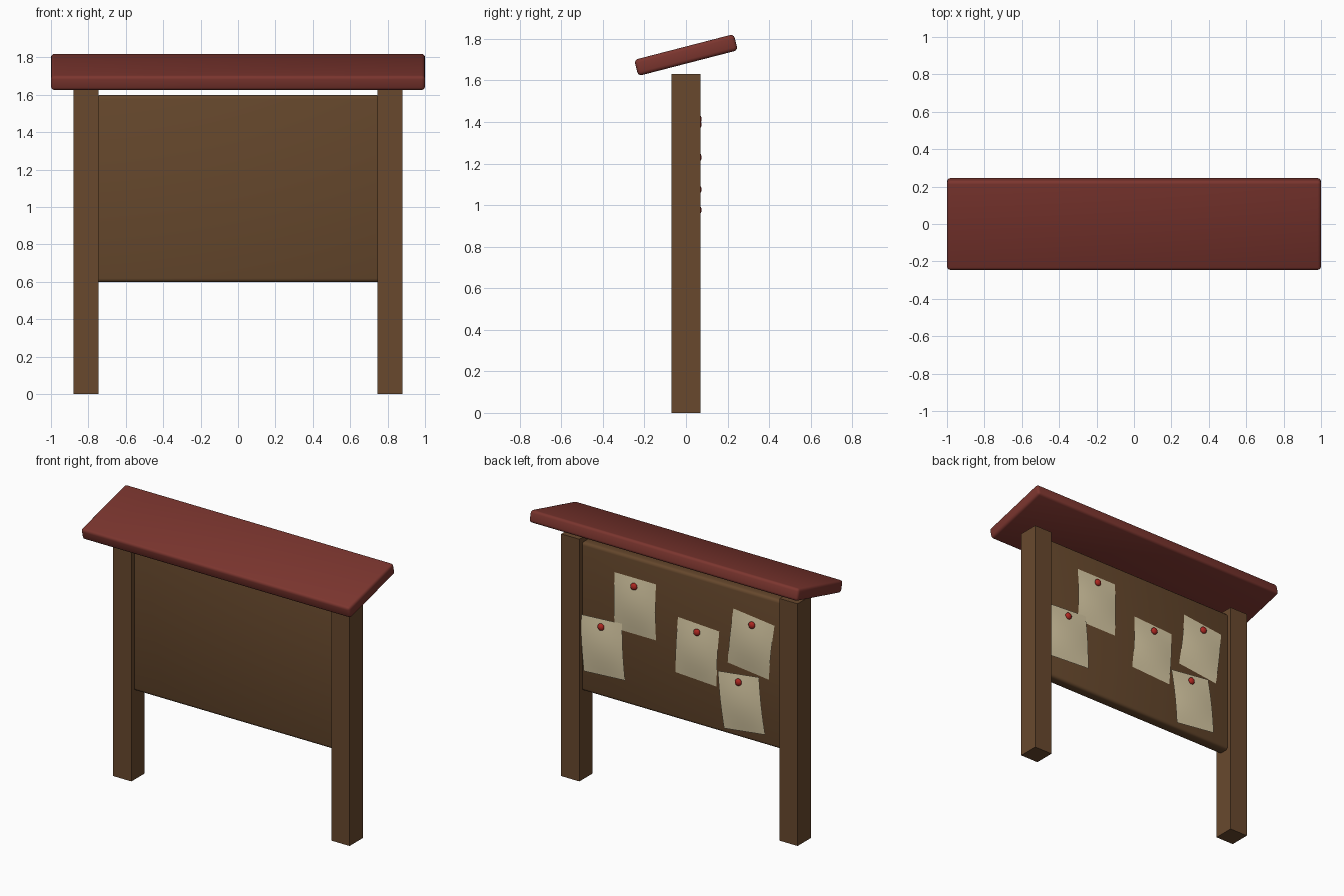
import bpy, bmesh, math
from mathutils import Matrix, Vector

if "Cube" in bpy.data.objects:
    bpy.data.objects.remove(bpy.data.objects["Cube"])


def material(name, rgb):
    m = bpy.data.materials.new(name)
    m.diffuse_color = (*rgb, 1)
    m.use_nodes = True
    m.node_tree.nodes["Principled BSDF"].inputs["Base Color"].default_value = m.diffuse_color
    return m


WOOD = material("post wood", (0.14, 0.066, 0.027))
BOARD = material("board wood", (0.13, 0.063, 0.025))
RED = material("roof red", (0.20, 0.036, 0.028))
PAPER = material("paper", (0.70, 0.60, 0.38))
PIN = material("pin red", (0.42, 0.02, 0.015))


def finish(name, bm, mat, smooth=False):
    me = bpy.data.meshes.new(name)
    bm.to_mesh(me)
    bm.free()
    for p in me.polygons:
        p.use_smooth = smooth
    me.materials.append(mat)
    ob = bpy.data.objects.new(name, me)
    bpy.context.collection.objects.link(ob)
    return ob


def box(name, size, loc, mat, bevel=0.0, tilt=0.0):
    bm = bmesh.new()
    bmesh.ops.create_cube(bm, size=1, matrix=Matrix.Diagonal((*size, 1)))
    ob = finish(name, bm, mat, bevel > 0)
    ob.location = loc
    ob.rotation_euler.x = tilt
    if bevel:
        b = ob.modifiers.new("rounded edges", "BEVEL")
        b.width, b.segments = bevel, 3
        b.harden_normals = False
    return ob


# Posts, board and sloped roof
for side, s in (("left", -1), ("right", 1)):
    box(side + "_post", (0.135, 0.14, 1.63), (s * 0.8125, 0, 0.815), WOOD)
box("notice_board", (1.52, 0.08, 1.0), (0, 0, 1.098), BOARD, 0.02)
box("roof", (2.0, 0.495, 0.08), (0, 0, 1.722), RED, 0.018, math.radians(14.5))


def paper(i, x, z, angle, lift):
    """Bulging sheet hung from a pin at (x, z) on the back of the board."""
    w, h, n = 0.308, 0.377, 8
    y0 = 0.041 + lift
    rot = Matrix.Translation((x, y0, z)) @ Matrix.Rotation(math.radians(angle), 4, 'Y')
    bm = bmesh.new()
    bmesh.ops.create_grid(bm, x_segments=n, y_segments=n, size=0.5)
    for v in bm.verts:
        u, t = v.co.x, 0.5 - v.co.y
        bulge = 0.016 * math.sin(math.pi * t) * (1 - 2 * u * u)
        v.co = rot @ Vector((-u * w, bulge, 0.05 - t * h))
    bmesh.ops.recalc_face_normals(bm, faces=bm.faces)
    bm.normal_update()
    if sum(f.normal.y for f in bm.faces) < 0:
        bmesh.ops.reverse_faces(bm, faces=bm.faces)
    finish(f"paper_{i}", bm, PAPER, True)

    # Pin head
    bm = bmesh.new()
    bmesh.ops.create_uvsphere(bm, u_segments=16, v_segments=10, radius=0.023)
    pin = finish(f"pin_{i}", bm, PIN, True)
    pin.location = (x, 0.058, z)
    pin.scale.y = 0.75


# Pinned papers: x, z of pin, tilt, distance from the board
SHEETS = [
    (0.348, 1.413, 0, 0.001),
    (0.593, 1.075, 3.4, 0.007),
    (-0.121, 1.23, -3, 0.001),
    (-0.53, 1.388, -6.5, 0.001),
    (-0.43, 0.977, 7, 0.007),
]
for i, (x, z, a, lift) in enumerate(SHEETS, 1):
    paper(i, x, z, a, lift)
